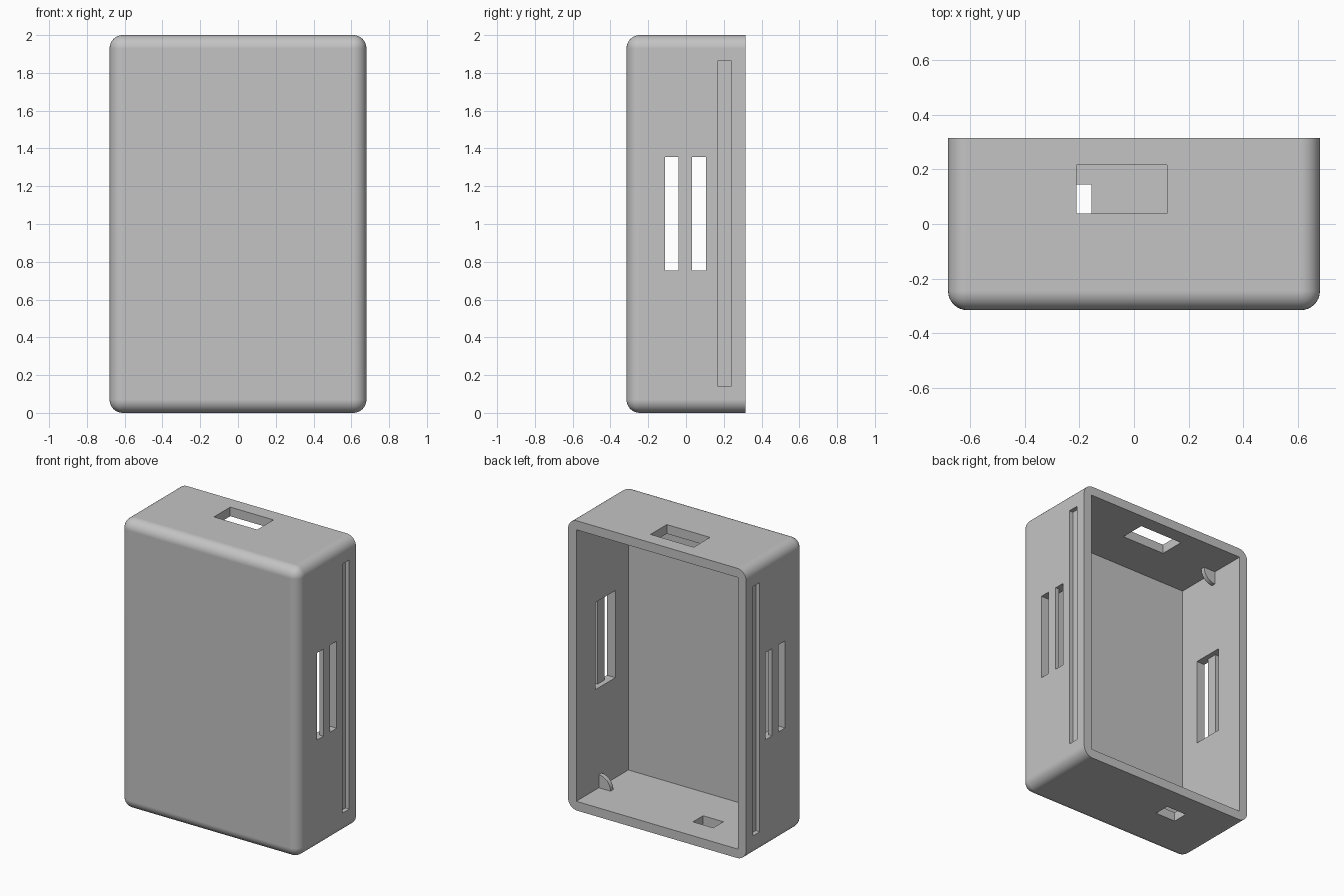
import bpy, bmesh, math
from mathutils import Vector

if "Cube" in bpy.data.objects:
    bpy.data.objects.remove(bpy.data.objects["Cube"], do_unlink=True)

W, D, H = 0.68, 0.315, 2.0     # half width, half depth, height
WALL, RADIUS = 0.063, 0.07

grey = bpy.data.materials.new("light_grey")
grey.use_nodes = True
grey.diffuse_color = (0.55, 0.55, 0.55, 1)
bsdf = next(n for n in grey.node_tree.nodes if n.type == 'BSDF_PRINCIPLED')
bsdf.inputs["Base Color"].default_value = (0.55, 0.55, 0.55, 1)
bsdf.inputs["Roughness"].default_value = 0.6


def finish(name, bm):
    bmesh.ops.recalc_face_normals(bm, faces=bm.faces)
    mesh = bpy.data.meshes.new(name)
    bm.to_mesh(mesh)
    bm.free()
    mesh.materials.append(grey)
    obj = bpy.data.objects.new(name, mesh)
    bpy.context.collection.objects.link(obj)
    return obj


def prism(name, points, push):
    """Extrude a closed outline along a vector."""
    bm = bmesh.new()
    face = bm.faces.new([bm.verts.new(p) for p in points])
    out = bmesh.ops.extrude_face_region(bm, geom=[face])
    verts = [g for g in out["geom"] if isinstance(g, bmesh.types.BMVert)]
    bmesh.ops.translate(bm, verts=verts, vec=Vector(push))
    return finish(name, bm)


def box(name, x, y, z):
    outline = [(x[0], y[0], z[0]), (x[1], y[0], z[0]),
               (x[1], y[1], z[0]), (x[0], y[1], z[0])]
    return prism(name, outline, (0, 0, z[1] - z[0]))


def activate(obj):
    bpy.ops.object.select_all(action='DESELECT')
    obj.select_set(True)
    bpy.context.view_layer.objects.active = obj


def cut(target, cutter):
    mod = target.modifiers.new("cut", 'BOOLEAN')
    mod.operation, mod.solver, mod.object = 'DIFFERENCE', 'EXACT', cutter
    activate(target)
    bpy.ops.object.modifier_apply(modifier=mod.name)
    bpy.data.objects.remove(cutter, do_unlink=True)


# Outer shell, rounded everywhere except the open back rim
case = box("case_shell", (-W, W), (-D, D), (0, H))
bm = bmesh.new()
bm.from_mesh(case.data)
edges = [e for e in bm.edges if not all(v.co.y > 0 for v in e.verts)]
edges += [e for e in bm.edges if e not in edges
          and abs(e.verts[0].co.y - e.verts[1].co.y) > D]
bmesh.ops.bevel(bm, geom=edges, offset=RADIUS, segments=8, profile=0.5,
                affect='EDGES', clamp_overlap=True)
bm.to_mesh(case.data)
bm.free()

# Hollow interior
cut(case, box("cavity", (WALL - W, W - WALL), (WALL - D, D + 0.1),
              (WALL, H - WALL)))

# Side openings: paired slots sharing one inner recess, plus a long groove
for s in (-1, 1):
    inner, bar, outer = s * (W - 0.1), s * (W - 0.028), s * (W + 0.1)
    outline = [(inner, -0.11), (outer, -0.11), (outer, -0.04), (bar, -0.04),
               (bar, 0.032), (outer, 0.032), (outer, 0.105), (inner, 0.105)]
    cut(case, prism("slots", [(x, y, 0.754) for x, y in outline], (0, 0, 0.601)))
    cut(case, box("groove", sorted((s * (W - 0.03), outer)),
                  (0.167, 0.242), (0.143, 1.863)))

# Port holes through the top and the base
cut(case, box("top_port", (-0.21, 0.12), (0.038, 0.215), (H - 0.15, H + 0.1)))
cut(case, box("base_port", (-0.31, -0.155), (0.035, 0.145), (-0.1, 0.15)))

activate(case)
bpy.ops.object.shade_smooth_by_angle(angle=math.radians(30))
normals = case.modifiers.new("clean_shading", 'WEIGHTED_NORMAL')
normals.keep_sharp = True

# Quarter-round tabs in the four inner corners
for s, side in ((1, "left"), (-1, "right")):
    for up, level, z in ((1, "lower", WALL), (-1, "upper", H - WALL)):
        corner_x = s * (W - WALL)
        arc = [math.pi / 2 * i / 10 for i in range(11)]
        pts = [(corner_x, 0.04, z)]
        pts += [(corner_x - s * 0.09 * math.cos(a), 0.04,
                 z + up * 0.09 * math.sin(a)) for a in arc]
        tab = prism(f"{side}_{level}_tab", pts, (0, 0.03, 0))
        activate(tab)
        bpy.ops.object.shade_smooth_by_angle(angle=math.radians(30))
